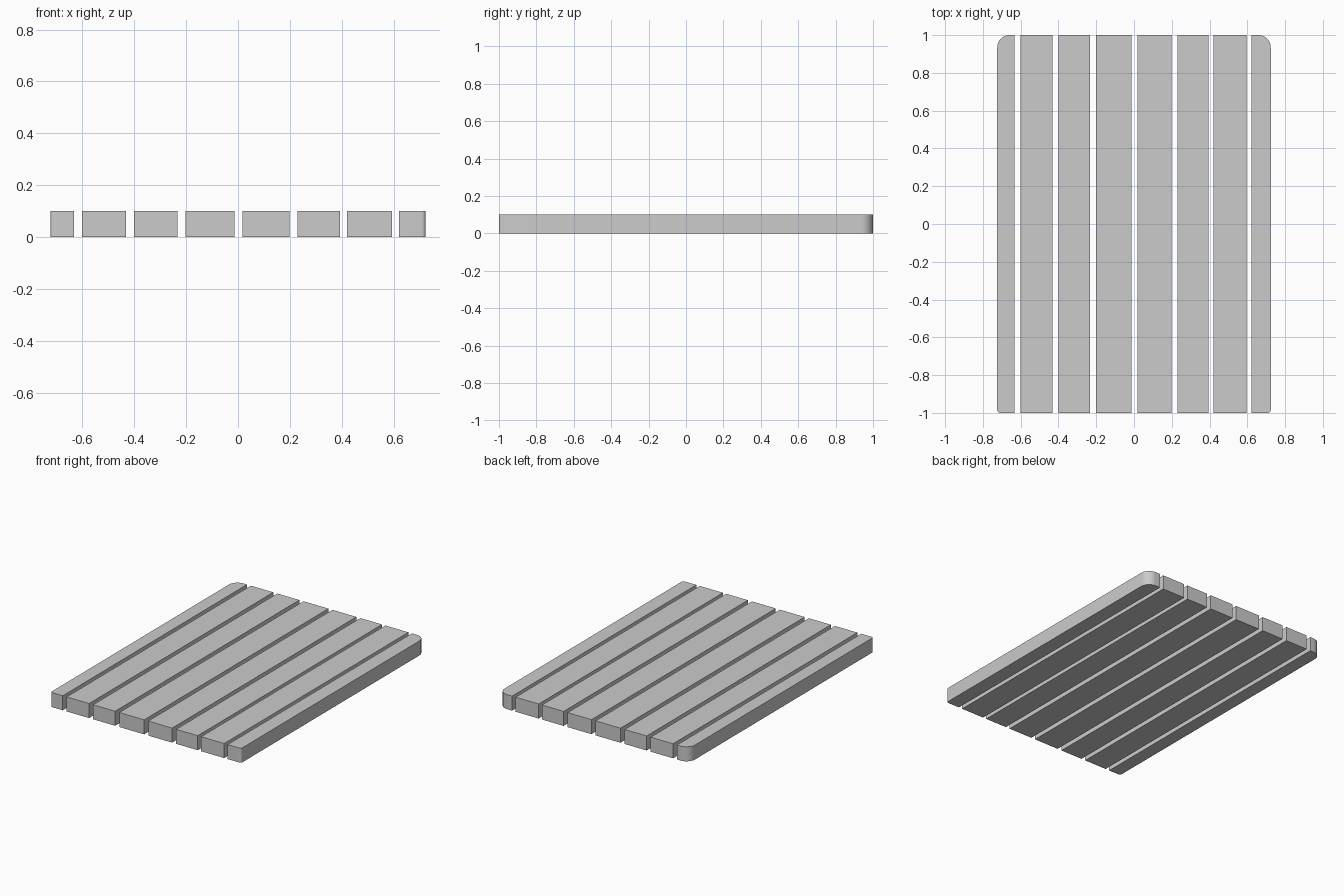
import bpy, bmesh
from math import sin, cos, pi

if "Cube" in bpy.data.objects:
    bpy.data.objects.remove(bpy.data.objects["Cube"])

HEIGHT = 0.10
BACK_R = 0.065   # large rounding at the back outer corners
FRONT_R = 0.015  # slight easing at the front outer corners


def arc(cx, cy, r, start, steps):
    """Quarter circle, counter-clockwise from the start angle."""
    return [(cx + r * cos(start + pi / 2 * i / steps),
             cy + r * sin(start + pi / 2 * i / steps)) for i in range(steps + 1)]


def slat(name, outline):
    """Extrude a closed plan outline into a plank standing on z = 0."""
    bm = bmesh.new()
    face = bm.faces.new([bm.verts.new((x, y, 0)) for x, y in outline])
    top = bmesh.ops.extrude_face_region(bm, geom=[face])["geom"]
    bmesh.ops.translate(bm, vec=(0, 0, HEIGHT),
                        verts=[g for g in top if isinstance(g, bmesh.types.BMVert)])
    bmesh.ops.recalc_face_normals(bm, faces=bm.faces)
    mesh = bpy.data.meshes.new(name)
    bm.to_mesh(mesh)
    bm.free()
    obj = bpy.data.objects.new(name, mesh)
    bpy.context.collection.objects.link(obj)
    return obj


# Inner planks, square ended
spans = [(-0.602, -0.432), (-0.401, -0.234), (-0.202, -0.013),
         (0.018, 0.199), (0.23, 0.394), (0.42, 0.595)]
for i, (a, b) in enumerate(spans, 1):
    slat(f"inner_slat_{i}", [(a, -1), (b, -1), (b, 1), (a, 1)])

# Edge planks, rounded on their outer corners
for name, side, inner in (("left_edge_slat", -1, 0.632), ("right_edge_slat", 1, 0.622)):
    outer = 0.724
    pts = [(inner, -1)]
    pts += arc(outer - FRONT_R, -1 + FRONT_R, FRONT_R, -pi / 2, 6)
    pts += arc(outer - BACK_R, 1 - BACK_R, BACK_R, 0, 12)
    pts += [(inner, 1)]
    obj = slat(name, [(side * x, y) for x, y in pts])
    bpy.ops.object.select_all(action='DESELECT')
    obj.select_set(True)
    bpy.context.view_layer.objects.active = obj
    bpy.ops.object.shade_smooth_by_angle()
